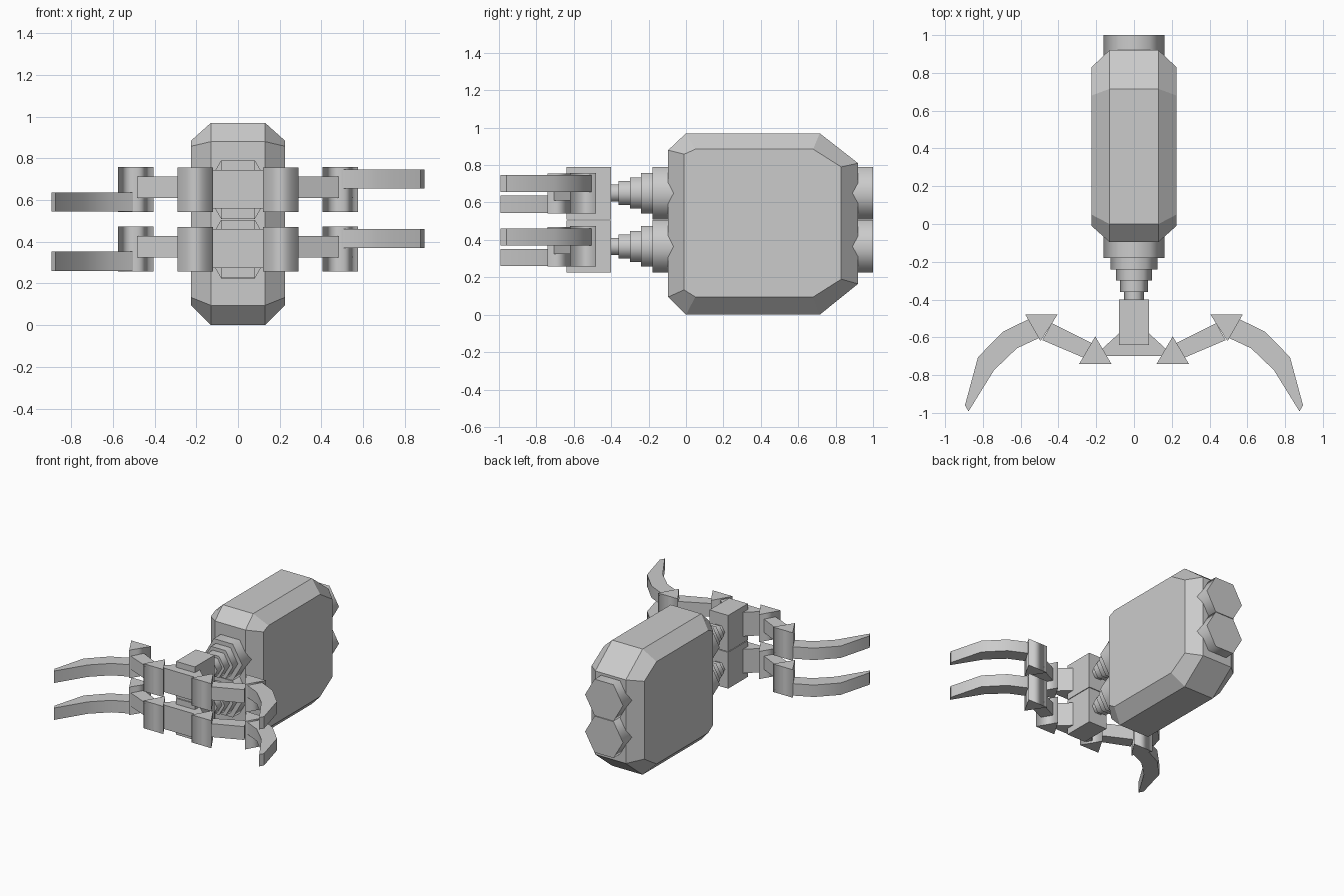
import bpy, bmesh, math
from mathutils import Vector

if "Cube" in bpy.data.objects:
    bpy.data.objects.remove(bpy.data.objects["Cube"])

grey = bpy.data.materials.new("grey metal")
grey.diffuse_color = (0.6, 0.6, 0.6, 1)
grey.use_nodes = True
grey.node_tree.nodes["Principled BSDF"].inputs["Base Color"].default_value = grey.diffuse_color


def finish(bm, name):
    bmesh.ops.recalc_face_normals(bm, faces=bm.faces[:])
    mesh = bpy.data.meshes.new(name)
    bm.to_mesh(mesh)
    bm.free()
    mesh.materials.append(grey)
    obj = bpy.data.objects.new(name, mesh)
    bpy.context.collection.objects.link(obj)
    return obj


def loft(name, rings, round_sides=False):
    """Closed solid through matching rings of points; ends stay sharp."""
    bm = bmesh.new()
    loops = [[bm.verts.new(p) for p in ring] for ring in rings]
    n = len(loops[0])
    for a, b in zip(loops, loops[1:]):
        for i in range(n):
            j = (i + 1) % n
            f = bm.faces.new((a[i], a[j], b[j], b[i]))
            f.smooth = round_sides
    for cap in (loops[0], loops[-1]):
        f = bm.faces.new(cap)
        for e in f.edges:
            e.smooth = False
    return finish(bm, name)


def plate(name, outline, z0, z1, round_sides=False):
    """Outline seen from above, extruded between two heights."""
    return loft(name, [[(x, y, z) for x, y in outline] for z in (z0, z1)], round_sides)


def hexagon(y, z, r):
    return [(r * math.cos(math.radians(60 * k)), y, z + r * math.sin(math.radians(60 * k)))
            for k in range(6)]


def hex_bar(name, y0, y1, z, r):
    return loft(name, [hexagon(y0, z, r), hexagon(y1, z, r)], True)


# Main body: chamfered slab, octagon rings across its width
outer = [(0, .97), (.715, .97), (.92, .81), (.92, .165), (.715, 0), (0, 0), (-.095, .095), (-.095, .88)]
inner = [(.05, .885), (.68, .885), (.83, .79), (.83, .19), (.68, .095), (.05, .095), (-.01, .133), (-.01, .858)]
loft("body", [[(x, y, z) for y, z in ring]
              for x, ring in ((-.225, inner), (-.13, outer), (.13, outer), (.225, inner))])

# Outlines of the arm parts for the right side, seen from above
shoulder = [(.12, -.74), (.29, -.74), (.205, -.595)]
elbow = [(.405, -.48), (.575, -.48), (.495, -.62)]
forearm = [(.205, -.64), (.25, -.715), (.485, -.615), (.435, -.525)]
claw = [(.50, -.49), (.55, -.50), (.694, -.57), (.826, -.705), (.895, -.96),
        (.876, -.992), (.741, -.774), (.62, -.658), (.495, -.60)]
hub = [(-.19, -.70), (.19, -.70), (.19, -.68), (.08, -.58), (-.08, -.58), (-.19, -.68)]

# Two identical levels: upper and lower
for level, zc in (("upper", .65), ("lower", .365)):
    hex_bar(level + "_cylinder", -.18, 1.0, zc, .162)
    # Stepped neck
    for k, (y0, y1, r) in enumerate(((-.24, -.17, .125), (-.30, -.23, .096),
                                     (-.36, -.29, .074), (-.42, -.35, .052))):
        hex_bar(f"{level}_neck_step_{k + 1}", y0, y1, zc, r)
    # Wrist block and hub
    plate(level + "_wrist_block", [(-.08, -.64), (.08, -.64), (.08, -.40), (-.08, -.40)],
          zc - .14, zc + .14)
    plate(level + "_hub", hub, zc - .09, zc + .095)
    # Arms on both sides; the claws sit high on the right and low on the left
    for side, s in (("right", 1), ("left", -1)):
        tag = f"{level}_{side}_"

        def flip(outline):
            return [(s * x, y) for x, y in outline]

        plate(tag + "shoulder_joint", flip(shoulder), zc - .108, zc + .105, True)
        plate(tag + "forearm", flip(forearm), zc - .04, zc + .063)
        plate(tag + "elbow_joint", flip(elbow), zc - .108, zc + .108, True)
        low = .005 if s > 0 else -.105
        obj = plate(tag + "claw", flip(claw), zc + low, zc + low + .092)
        bpy.ops.object.select_all(action='DESELECT')
        obj.select_set(True)
        bpy.context.view_layer.objects.active = obj
        bpy.ops.object.shade_smooth_by_angle(angle=math.radians(35))
